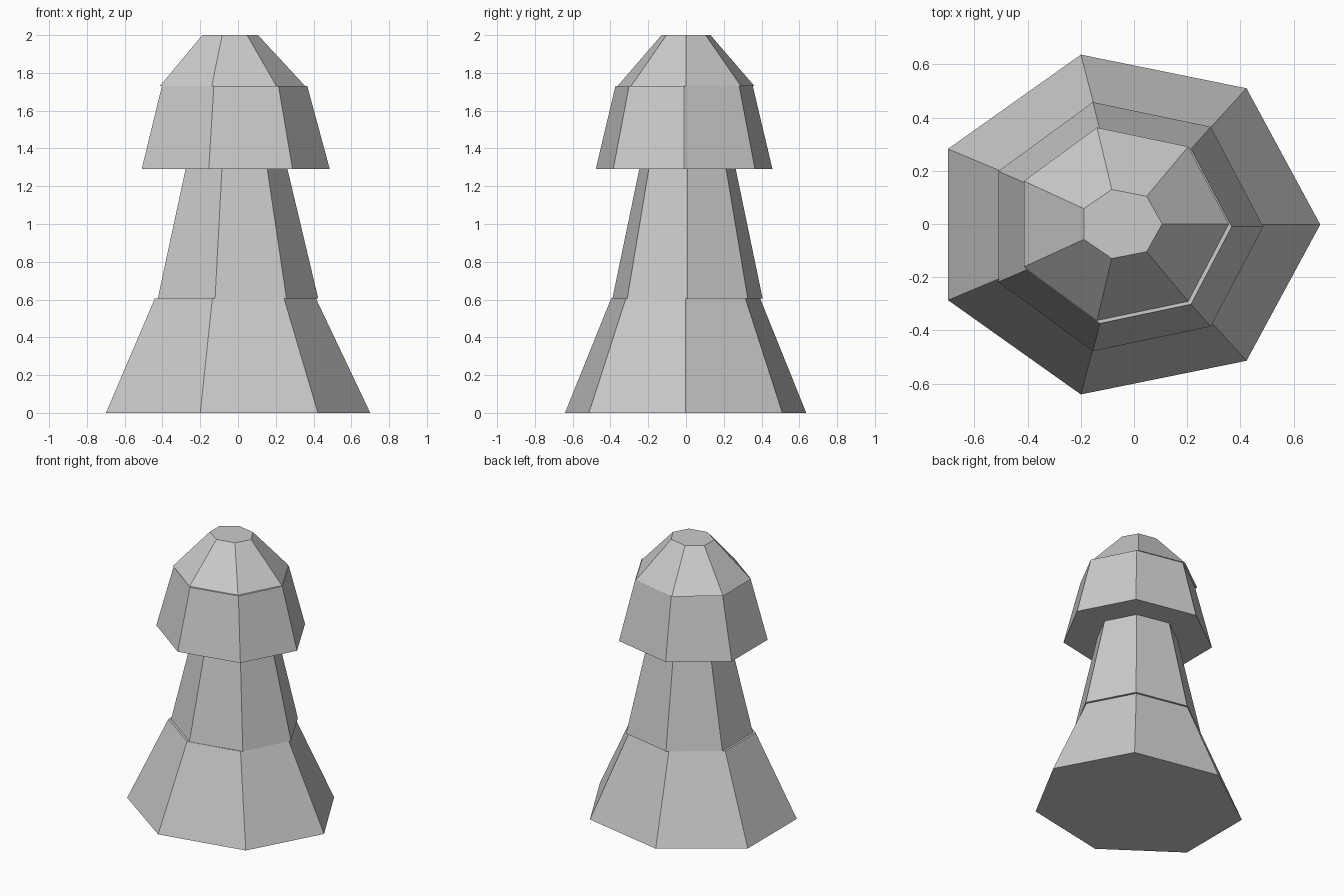
import bpy, bmesh
from math import cos, sin, tau

if "Cube" in bpy.data.objects:
    bpy.data.objects.remove(bpy.data.objects["Cube"])

SIDES = 7


def tier(name, centre, bottom, top):
    """Closed seven-sided frustum; bottom and top are (x radius, y radius, z)."""
    bm = bmesh.new()
    rings = [[bm.verts.new((centre[0] + rx * cos(tau * i / SIDES),
                            centre[1] + ry * sin(tau * i / SIDES), z))
              for i in range(SIDES)] for rx, ry, z in (bottom, top)]
    low, high = rings
    bm.faces.new(low[::-1])
    bm.faces.new(high)
    for i in range(SIDES):
        j = (i + 1) % SIDES
        bm.faces.new((low[i], low[j], high[j], high[i]))
    mesh = bpy.data.meshes.new(name)
    bm.to_mesh(mesh)
    bm.free()
    obj = bpy.data.objects.new(name, mesh)
    bpy.context.collection.objects.link(obj)
    return obj


# Flared foot
tier("base", (-0.036, -0.002), (0.736, 0.655, 0.0), (0.449, 0.405, 0.605))
# Tapered shaft, slightly off-axis
tier("stem", (-0.022, 0.008), (0.447, 0.408, 0.605), (0.284, 0.262, 1.29))
# Overhanging head
tier("cap_lower", (-0.038, -0.010), (0.524, 0.480, 1.29), (0.405, 0.373, 1.73))
# Sloped crown with small flat top
tier("cap_upper", (-0.049, 0.0), (0.405, 0.372, 1.73), (0.155, 0.133, 2.0))
